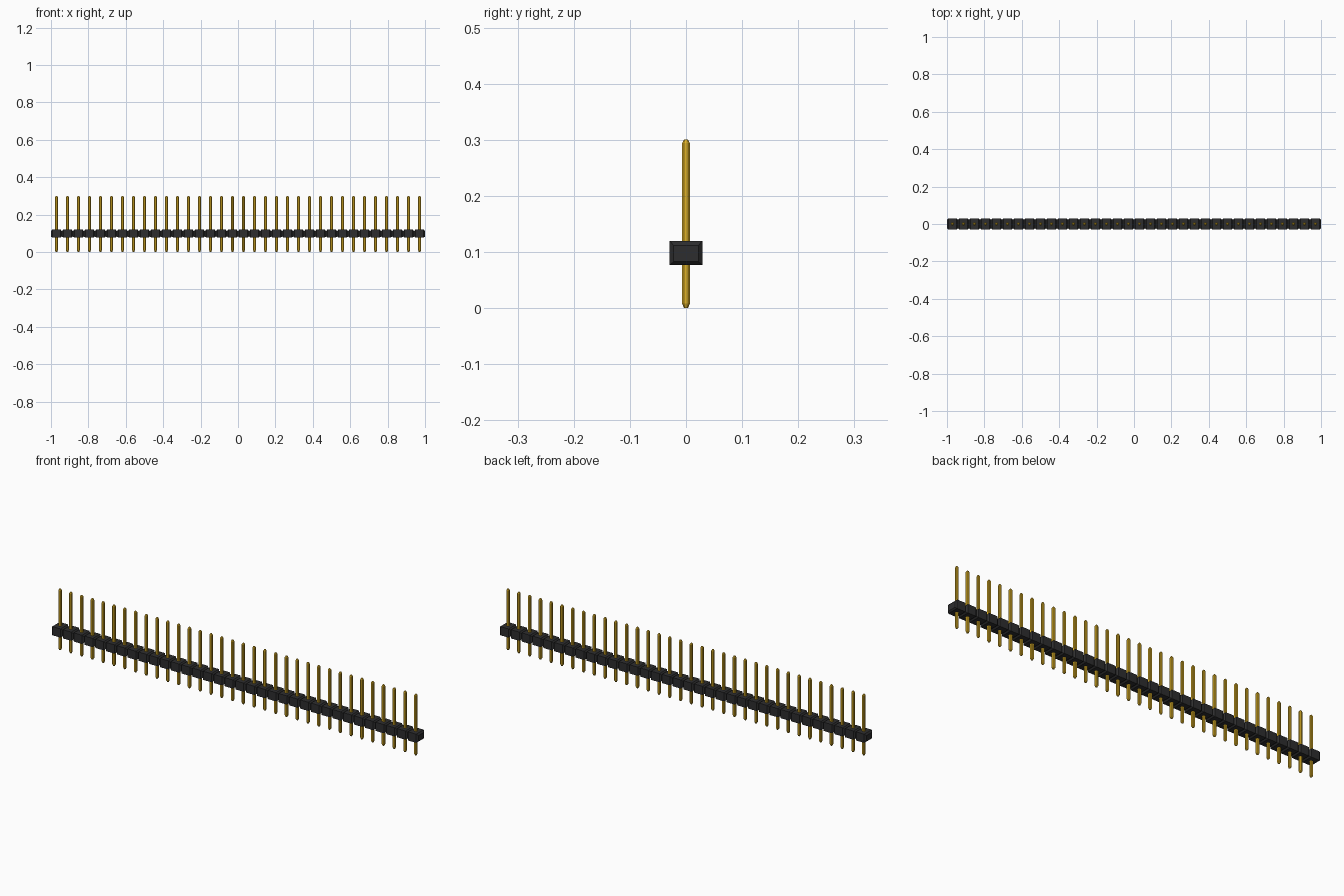
import bpy
import bmesh

cube = bpy.data.objects.get("Cube")
if cube:
    bpy.data.objects.remove(cube, do_unlink=True)

COUNT = 34
PITCH = 2.0 / COUNT


def material(name, color):
    mat = bpy.data.materials.new(name)
    mat.use_nodes = True
    mat.diffuse_color = color
    mat.node_tree.nodes["Principled BSDF"].inputs["Base Color"].default_value = color
    return mat


def loft(name, sections, mat):
    """Skin a closed solid through a list of equal-length point rings."""
    bm = bmesh.new()
    rings = [[bm.verts.new(p) for p in ring] for ring in sections]
    n = len(rings[0])
    for a, b in zip(rings, rings[1:]):
        for i in range(n):
            j = (i + 1) % n
            bm.faces.new((a[i], a[j], b[j], b[i]))
    bm.faces.new(rings[0])
    bm.faces.new(rings[-1])
    bmesh.ops.recalc_face_normals(bm, faces=bm.faces[:])
    mesh = bpy.data.meshes.new(name)
    bm.to_mesh(mesh)
    bm.free()
    mesh.materials.append(mat)
    return mesh


def row(name, mesh):
    """Place one linked copy of the mesh at every pitch position."""
    for i in range(COUNT):
        obj = bpy.data.objects.new(f"{name}_{i + 1}", mesh)
        obj.location.x = (i - (COUNT - 1) / 2) * PITCH
        bpy.context.collection.objects.link(obj)


def cell_ring(x, y, low, high):
    return [(x, -y, low), (x, y, low), (x, y, high), (x, -y, high)]


def pin_ring(z, r, c):
    return [(-r, c - r, z), (c - r, -r, z), (r - c, -r, z), (r, c - r, z),
            (r, r - c, z), (r - c, r, z), (c - r, r, z), (-r, r - c, z)]


black = material("black plastic", (0.027, 0.027, 0.028, 1))
gold = material("gold metal", (0.75, 0.45, 0.02, 1))

# Insulating block: full in the middle, chamfered towards each neighbour
half, chamfer = PITCH / 2, 0.007
small = (0.022, 0.083, 0.112)
full = (0.0292, 0.077, 0.12)
row("housing_cell", loft("housing_cell", [
    cell_ring(-half, *small),
    cell_ring(chamfer - half, *full),
    cell_ring(half - chamfer, *full),
    cell_ring(half, *small)], black))

# Eight-sided pin with short tapered tips
row("pin", loft("pin", [
    pin_ring(0.0, 0.0035, 0.0015),
    pin_ring(0.008, 0.007, 0.003),
    pin_ring(0.294, 0.007, 0.003),
    pin_ring(0.301, 0.0035, 0.0015)], gold))
